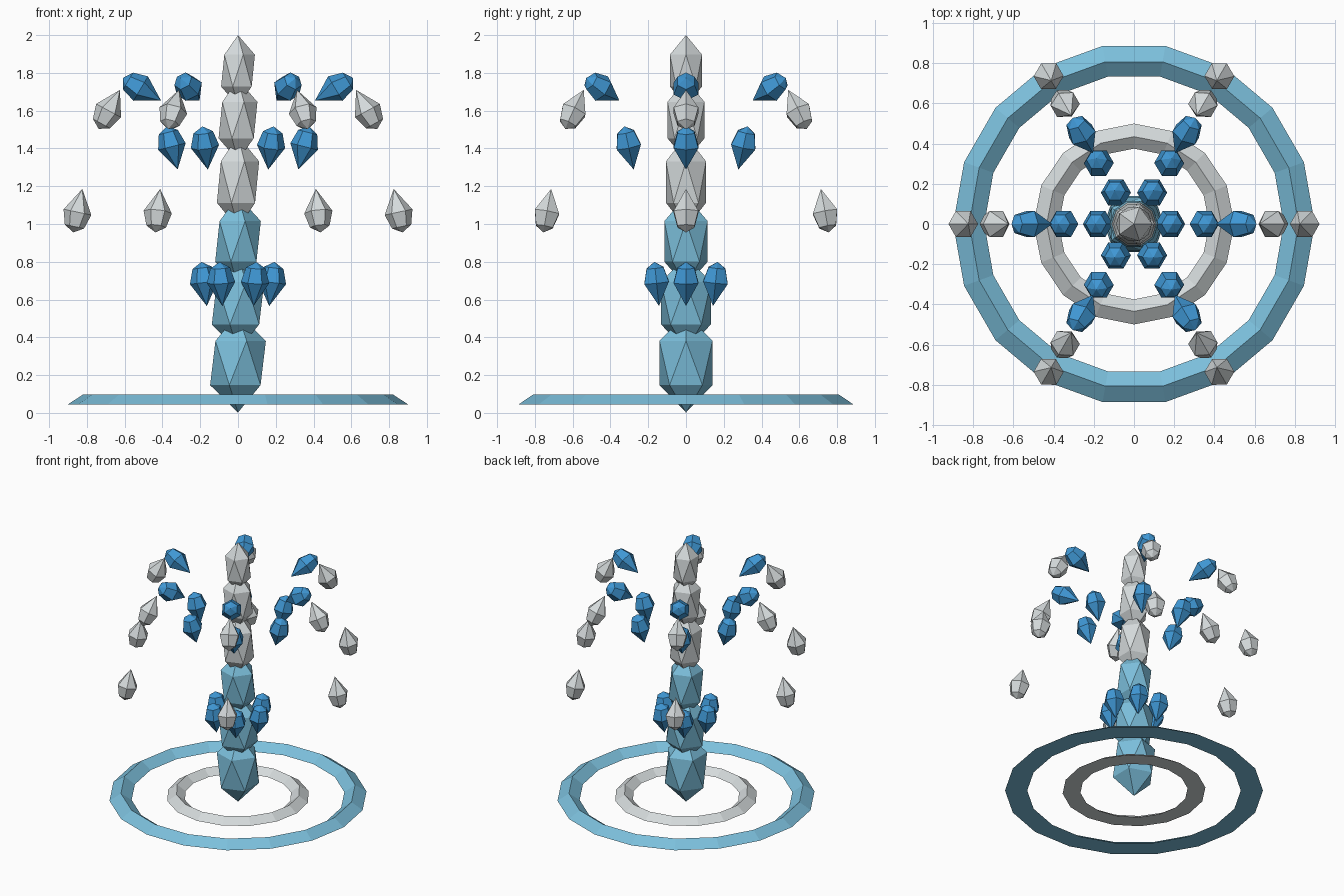
import bpy, bmesh, math
from mathutils import Vector, Matrix

cube = bpy.data.objects.get("Cube")
if cube:
    bpy.data.objects.remove(cube, do_unlink=True)


def material(name, rgb):
    m = bpy.data.materials.new(name)
    m.use_nodes = True
    m.diffuse_color = (*rgb, 1)
    m.node_tree.nodes["Principled BSDF"].inputs["Base Color"].default_value = (*rgb, 1)
    return m


pale_blue = material("pale_blue_water", (0.20, 0.52, 0.71))
deep_blue = material("deep_blue_water", (0.05, 0.31, 0.66))
foam = material("foam_grey", (0.66, 0.70, 0.71))


def finish(bm, name, mat):
    bmesh.ops.recalc_face_normals(bm, faces=bm.faces)
    mesh = bpy.data.meshes.new(name)
    bm.to_mesh(mesh)
    bm.free()
    mesh.materials.append(mat)
    obj = bpy.data.objects.new(name, mesh)
    bpy.context.collection.objects.link(obj)
    return obj


def lathe(profile, sides, closed=False):
    """Revolve (radius, height) points around z; zero radius makes a pole."""
    bm = bmesh.new()
    rows = []
    for r, z in profile:
        count = sides if r else 1
        rows.append([bm.verts.new((r * math.cos(math.tau * i / sides),
                                   r * math.sin(math.tau * i / sides), z))
                     for i in range(count)])
    pairs = list(zip(rows, rows[1:])) + ([(rows[-1], rows[0])] if closed else [])
    for a, b in pairs:
        for i in range(sides):
            j = (i + 1) % sides
            quad = [a[i % len(a)], a[j % len(a)], b[j % len(b)], b[i % len(b)]]
            bm.faces.new(list(dict.fromkeys(quad)))
    return bm


# Water column: stretched, stacked faceted blobs (centre height, radius, half height)
column = [(0.264, 0.165, 0.262), (0.58, 0.155, 0.25), (0.908, 0.135, 0.24),
          (1.222, 0.125, 0.245), (1.55, 0.115, 0.215), (1.812, 0.1, 0.188)]
for n, (z, r, h) in enumerate(column):
    bm = bmesh.new()
    bmesh.ops.create_icosphere(bm, subdivisions=1, radius=1)
    bmesh.ops.transform(bm, verts=bm.verts,
                        matrix=Matrix.Translation((0, 0, z)) @ Matrix.Diagonal((r, r, h, 1)))
    finish(bm, f"column_blob_{n + 1}", pale_blue if n < 3 else foam)

# Ripple rings with a triangular section
finish(lathe([(0.9, 0.045), (0.82, 0.098), (0.745, 0.045)], 18, True),
       "outer_ripple", pale_blue)
finish(lathe([(0.5, 0.045), (0.435, 0.09), (0.375, 0.045)], 16, True),
       "inner_ripple", foam)

# Droplets on six arcs: (distance, height, tip direction outward and up, colour)
drop_profile = [(0, 0.11), (0.052, 0.078), (0.075, 0), (0, -0.125)]
arc = [(0.18, 0.69, (-0.12, -1), deep_blue),
       (0.35, 1.41, (-0.25, -1), deep_blue),
       (0.515, 1.717, (-0.86, -0.51), deep_blue),
       (0.685, 1.60, (-0.48, 0.88), foam),
       (0.85, 1.063, (-0.21, 1), foam)]
for k in range(6):
    spin = Matrix.Rotation(k * math.tau / 6, 4, "Z")
    for n, (dist, z, (out, up), mat) in enumerate(arc):
        # Lean the droplet in the plane of its arc so the tip trails
        lean = Matrix.Rotation(math.atan2(-out, -up), 4, "Y")
        bm = lathe(drop_profile, 6)
        bmesh.ops.transform(bm, verts=bm.verts,
                            matrix=spin @ Matrix.Translation((dist, 0, z)) @ lean)
        finish(bm, f"droplet_{k + 1}_{n + 1}", mat)
